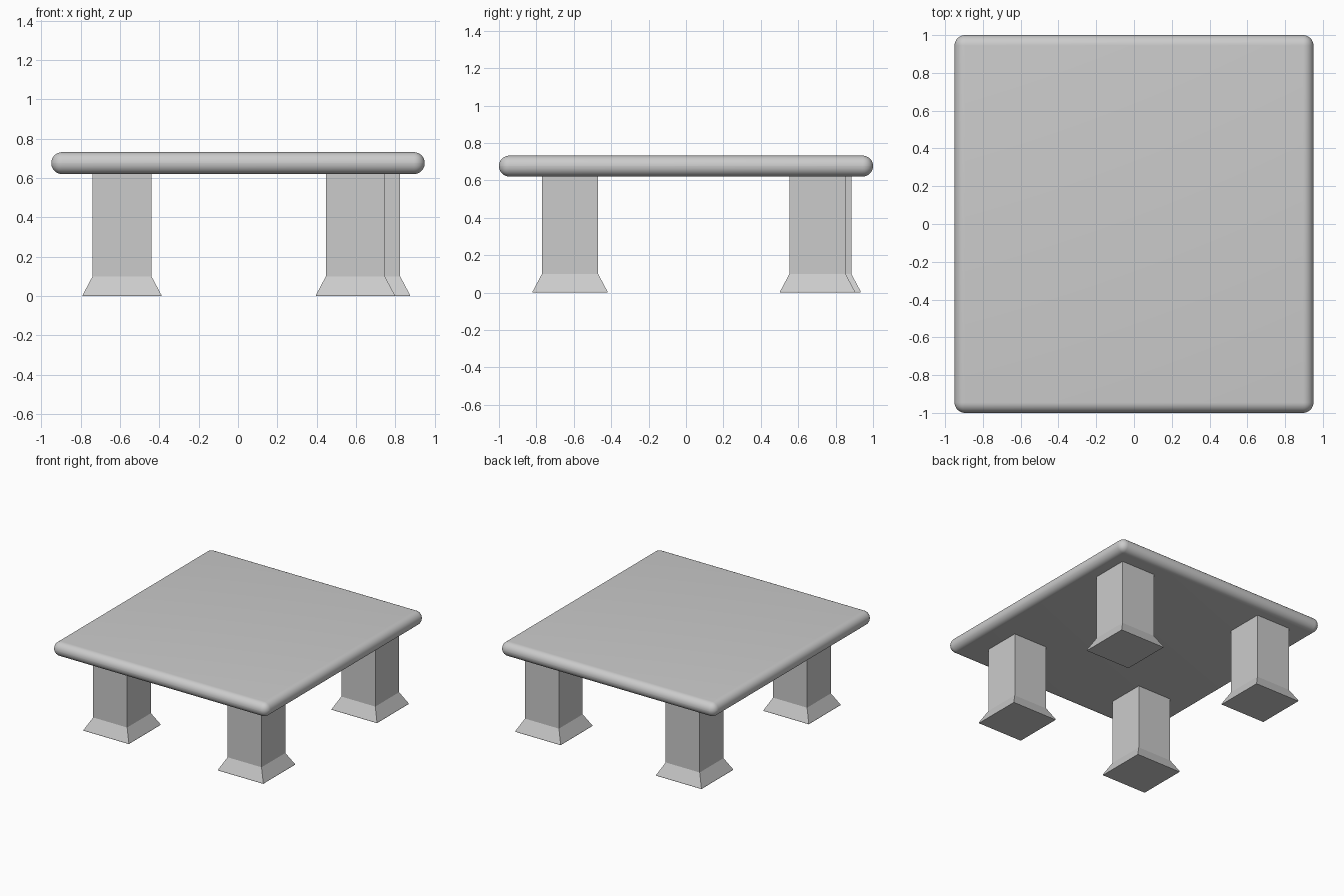
import bpy, bmesh

if "Cube" in bpy.data.objects:
    bpy.data.objects.remove(bpy.data.objects["Cube"])

def finish(name, bm):
    bmesh.ops.recalc_face_normals(bm, faces=bm.faces)
    mesh = bpy.data.meshes.new(name)
    bm.to_mesh(mesh)
    bm.free()
    ob = bpy.data.objects.new(name, mesh)
    bpy.context.collection.objects.link(ob)
    return ob

# Tabletop: slab with fully rounded rim
bm = bmesh.new()
bmesh.ops.create_cube(bm, size=1)
for v in bm.verts:
    v.co = (v.co.x * 1.9, v.co.y * 2.0, v.co.z * 0.112 + 0.676)
bmesh.ops.bevel(bm, geom=bm.edges[:], offset=0.0555, offset_type='OFFSET',
                segments=8, profile=0.5, affect='EDGES')
top = finish("tabletop", bm)
bpy.context.view_layer.objects.active = top
top.select_set(True)
bpy.ops.object.shade_smooth_by_angle()
top.select_set(False)

# Square leg with flared foot: (half width, height) profile
PROFILE = [(0.2, 0.0), (0.2, 0.006), (0.15, 0.1), (0.15, 0.625)]

def leg(name, x, y):
    bm = bmesh.new()
    rings = [[bm.verts.new((x + sx * h, y + sy * h, z))
              for sx, sy in ((-1, -1), (1, -1), (1, 1), (-1, 1))]
             for h, z in PROFILE]
    for a, b in zip(rings, rings[1:]):
        for i in range(4):
            j = (i + 1) % 4
            bm.faces.new((a[i], a[j], b[j], b[i]))
    bm.faces.new(rings[0])
    bm.faces.new(rings[-1])
    finish(name, bm)

# Legs, slightly unevenly placed at the back
leg("front_left_leg", -0.59, -0.62)
leg("front_right_leg", 0.597, -0.62)
leg("back_left_leg", -0.59, 0.734)
leg("back_right_leg", 0.675, 0.703)
